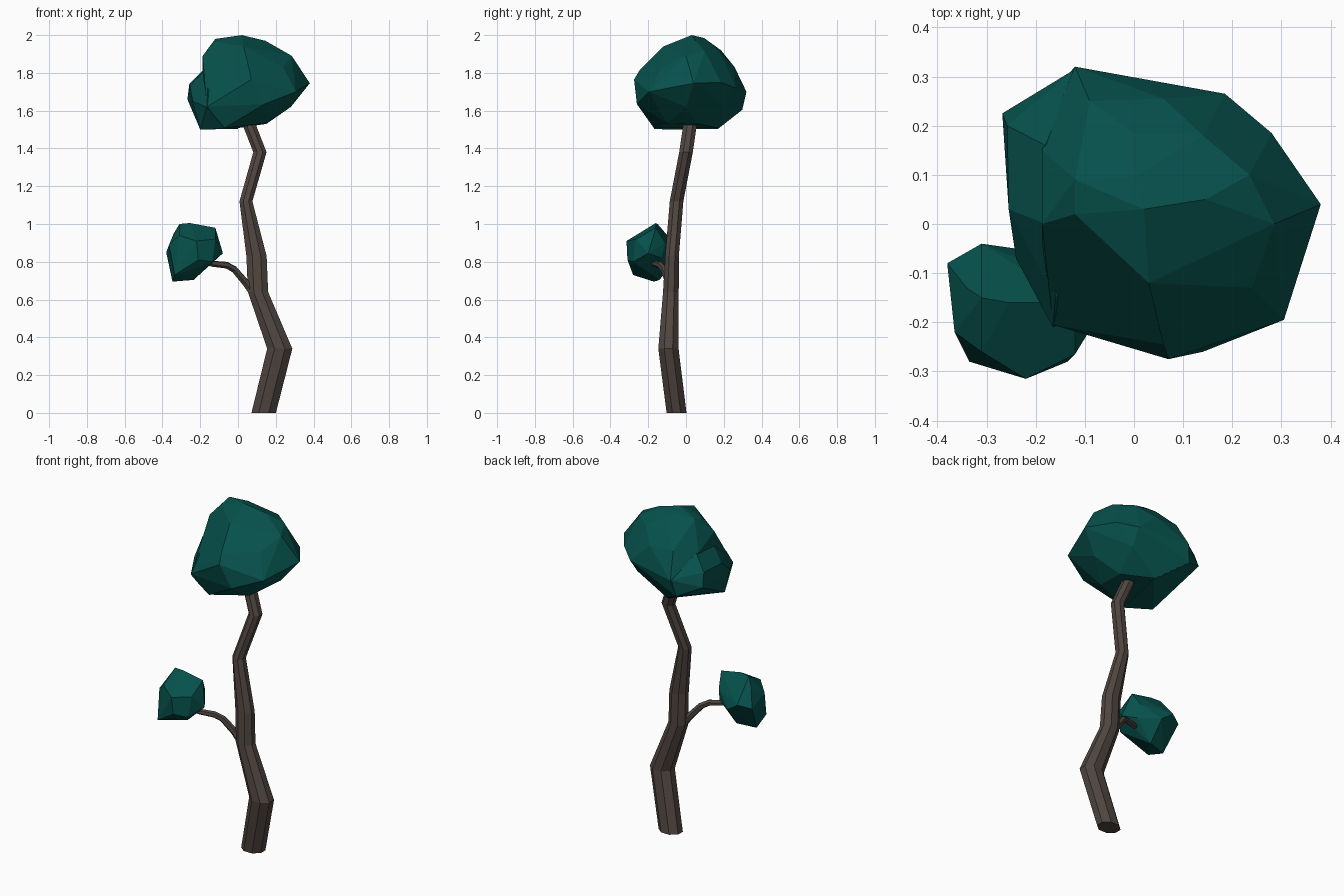
import bpy, bmesh, math
from mathutils import Vector


def material(name, rgb):
    m = bpy.data.materials.new(name)
    m.diffuse_color = (*rgb, 1)
    return m


BARK = material("brown bark", (0.080, 0.061, 0.053))
LEAF = material("dark teal leaves", (0.002, 0.082, 0.072))


def finish(bm, name, mat):
    bmesh.ops.recalc_face_normals(bm, faces=bm.faces)
    me = bpy.data.meshes.new(name)
    bm.to_mesh(me)
    bm.free()
    me.materials.append(mat)
    ob = bpy.data.objects.new(name, me)
    bpy.context.collection.objects.link(ob)
    return ob


def tube(name, path, sides, level=False):
    """Loft along (x, y, z, rx, ry) stations; level keeps the rings horizontal."""
    bm = bmesh.new()
    pts = [Vector(p[:3]) for p in path]
    rings = []
    for i, p in enumerate(path):
        t = pts[min(i + 1, len(pts) - 1)] - pts[max(i - 1, 0)]
        q = Vector((0, 0, 1)).rotation_difference(t.normalized())
        ring = []
        for k in range(sides):
            a = math.tau * (k + 0.5) / sides
            off = Vector((p[3] * math.cos(a), p[4] * math.sin(a), 0))
            ring.append(bm.verts.new(pts[i] + (off if level else q @ off)))
        rings.append(ring)
    for a, b in zip(rings, rings[1:]):
        for k in range(sides):
            j = (k + 1) % sides
            bm.faces.new((a[k], a[j], b[j], b[k]))
    bm.faces.new(rings[0])
    bm.faces.new(rings[-1])
    return finish(bm, name, BARK)


def hull(name, points):
    bm = bmesh.new()
    vs = [bm.verts.new(p) for p in points]
    r = bmesh.ops.convex_hull(bm, input=vs)
    junk = {g for g in r["geom_interior"] + r["geom_unused"]
            if isinstance(g, bmesh.types.BMVert)}
    bmesh.ops.delete(bm, geom=list(junk), context='VERTS')
    bmesh.ops.dissolve_limit(bm, angle_limit=math.radians(6),
                             verts=bm.verts, edges=bm.edges)
    return finish(bm, name, LEAF)


# Crooked trunk
tube("trunk", [
    (0.136, -0.05, 0.00, 0.070, 0.057), (0.221, -0.093, 0.34, 0.072, 0.058),
    (0.106, -0.08, 0.64, 0.058, 0.045), (0.098, -0.074, 0.83, 0.058, 0.039),
    (0.042, -0.05, 1.12, 0.037, 0.039), (0.116, 0.0, 1.38, 0.038, 0.039),
    (0.05, 0.025, 1.55, 0.038, 0.039)], 8, level=True)

# Side branch
tube("branch", [
    (0.09, -0.08, 0.62, 0.022, 0.022), (0.04, -0.09, 0.69, 0.021, 0.021),
    (-0.02, -0.115, 0.76, 0.019, 0.019), (-0.06, -0.135, 0.782, 0.018, 0.018),
    (-0.14, -0.165, 0.79, 0.016, 0.016), (-0.19, -0.18, 0.81, 0.016, 0.016)], 6)

# Small foliage clump
hull("small_foliage", [
    (-0.22, -0.315, 0.91), (-0.21, -0.31, 0.81), (-0.335, -0.28, 0.73),
    (-0.365, -0.22, 0.89), (-0.38, -0.08, 0.85), (-0.31, -0.04, 0.87),
    (-0.24, -0.05, 0.82), (-0.235, -0.14, 0.704), (-0.347, -0.17, 0.695),
    (-0.12, -0.265, 0.92), (-0.08, -0.2, 0.845), (-0.12, -0.16, 0.98),
    (-0.31, -0.15, 1.0), (-0.255, -0.16, 1.005), (-0.14, -0.11, 0.9),
    (-0.135, -0.28, 0.8), (-0.34, -0.13, 0.95), (-0.13, -0.13, 0.82),
    (-0.31, -0.26, 0.94)])

# Large crown
crown = hull("large_foliage", [
    (0.38, 0.04, 1.745), (0.305, -0.195, 1.70), (0.07, -0.275, 1.765),
    (0.14, -0.26, 1.635), (-0.12, 0.32, 1.70), (0.185, 0.265, 1.72),
    (0.28, 0.185, 1.75), (0.235, 0.1, 1.915), (0.285, 0.0, 1.89),
    (0.24, -0.13, 1.83), (0.145, 0.05, 1.97), (0.02, 0.03, 2.0),
    (0.0, 0.095, 1.985), (-0.12, 0.09, 1.98), (-0.12, 0.02, 1.965),
    (0.03, -0.12, 1.94), (-0.187, 0.0, 1.89), (-0.187, 0.15, 1.82),
    (-0.187, -0.04, 1.80), (0.06, -0.245, 1.815), (-0.165, -0.205, 1.62),
    (-0.07, -0.17, 1.508), (0.15, -0.1, 1.535), (0.15, 0.06, 1.53),
    (0.28, 0.0, 1.62), (0.0, 0.175, 1.508), (0.18, 0.2, 1.63),
    (-0.14, 0.298, 1.605), (0.0, 0.185, 1.92), (0.14, 0.18, 1.91),
    (0.06, 0.255, 1.835), (-0.09, 0.25, 1.84)])

# Lower bulge on the left of the crown, merged into it
bulge = hull("foliage_bulge", [
    (-0.268, 0.225, 1.66), (-0.258, 0.2, 1.74), (-0.255, 0.03, 1.73),
    (-0.24, -0.07, 1.65), (-0.18, 0.16, 1.82), (-0.18, 0.0, 1.81),
    (-0.12, 0.315, 1.70), (-0.142, 0.296, 1.603), (-0.2, -0.08, 1.5),
    (-0.072, -0.168, 1.503), (-0.165, -0.21, 1.618),
    (0.0, 0.17, 1.504), (0.0, 0.0, 1.8), (-0.16, -0.15, 1.71)])
mod = crown.modifiers.new("merge", 'BOOLEAN')
mod.operation = 'UNION'
mod.solver = 'EXACT'
mod.object = bulge
bpy.context.view_layer.objects.active = crown
bpy.ops.object.modifier_apply(modifier="merge")
bpy.data.objects.remove(bulge)
